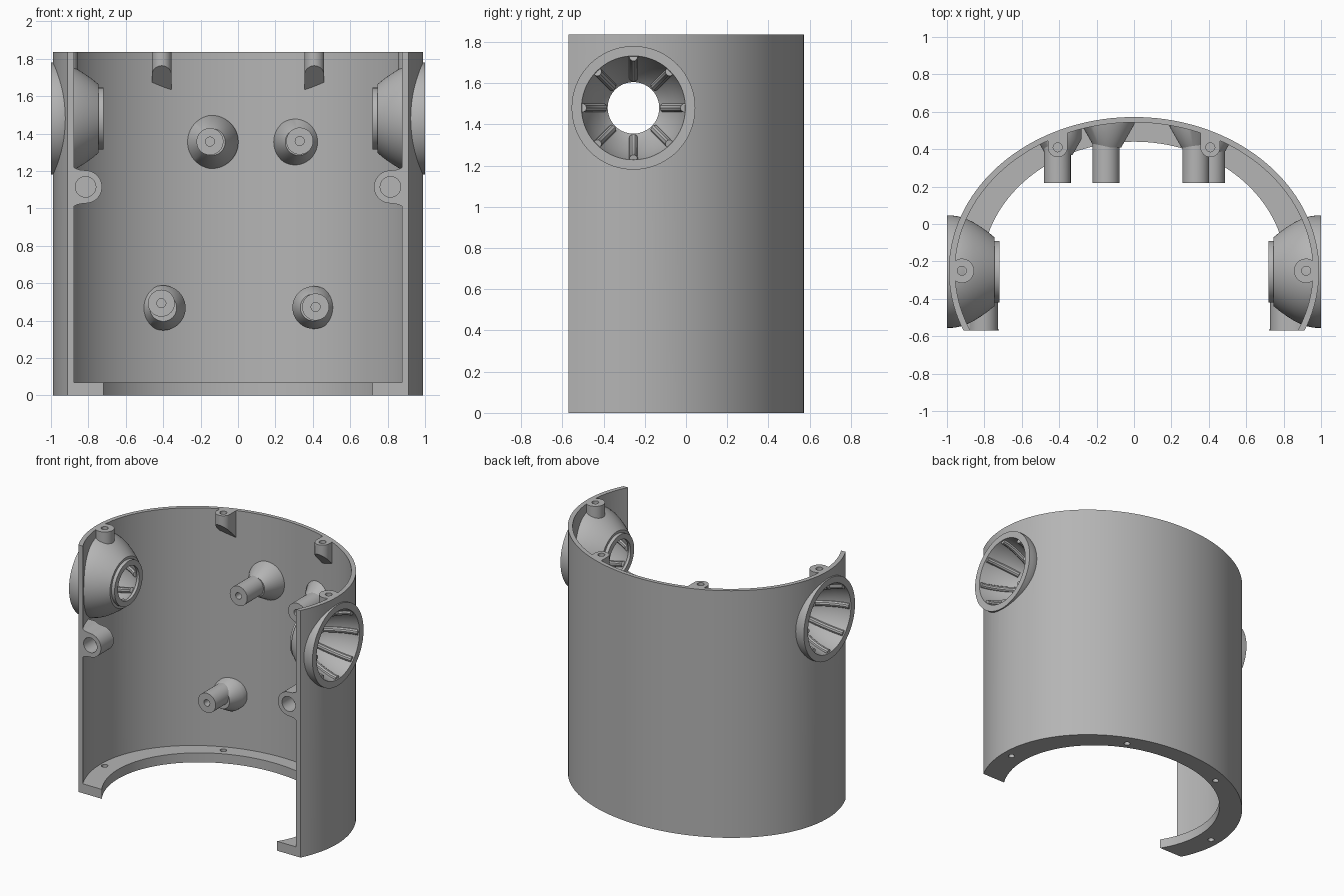
import bpy, bmesh, math
from mathutils import Vector

if "Cube" in bpy.data.objects:
    bpy.data.objects.remove(bpy.data.objects["Cube"], do_unlink=True)

HEIGHT, FRONT, MID_Y = 1.835, -0.57, -0.25

grey = bpy.data.materials.new("plain grey")
grey.use_nodes = True
grey.diffuse_color = (0.46, 0.46, 0.46, 1)
grey.node_tree.nodes["Principled BSDF"].inputs["Base Color"].default_value = grey.diffuse_color


def finish(name, bm):
    bmesh.ops.recalc_face_normals(bm, faces=bm.faces)
    mesh = bpy.data.meshes.new(name)
    bm.to_mesh(mesh)
    bm.free()
    mesh.materials.append(grey)
    obj = bpy.data.objects.new(name, mesh)
    bpy.context.collection.objects.link(obj)
    return obj


def activate(obj):
    bpy.ops.object.select_all(action='DESELECT')
    obj.select_set(True)
    bpy.context.view_layer.objects.active = obj


def boolean(obj, tool, operation, keep=False):
    activate(obj)
    mod = obj.modifiers.new("cut", 'BOOLEAN')
    mod.operation, mod.object, mod.solver = operation, tool, 'EXACT'
    bpy.ops.object.modifier_apply(modifier=mod.name)
    if not keep:
        bpy.data.objects.remove(tool, do_unlink=True)


def prism(name, points, offset):
    """Extrude a flat outline along an offset."""
    bm = bmesh.new()
    face = bm.faces.new([bm.verts.new(p) for p in points])
    made = bmesh.ops.extrude_face_region(bm, geom=[face], use_keep_orig=True)
    moved = [g for g in made["geom"] if isinstance(g, bmesh.types.BMVert)]
    bmesh.ops.translate(bm, verts=moved, vec=offset)
    return finish(name, bm)


def lathe(name, profile, origin, axis, closed=False, steps=48):
    """Spin (distance, radius) pairs about an axis."""
    bm = bmesh.new()
    turn = Vector(axis).to_track_quat('Z', 'Y')
    rings = []
    for d, r in profile:
        count = steps if r > 0 else 1
        rings.append([bm.verts.new(Vector(origin) + turn @ Vector(
            (r * math.cos(math.tau * i / steps), r * math.sin(math.tau * i / steps), d)))
            for i in range(count)])
    pairs = list(zip(rings, rings[1:])) + ([(rings[-1], rings[0])] if closed else [])
    for a, b in pairs:
        for i in range(steps):
            j = (i + 1) % steps
            quad = [a[i % len(a)], a[j % len(a)], b[j % len(b)], b[i % len(b)]]
            bm.faces.new(list(dict.fromkeys(quad)))
    return finish(name, bm)


def rod(name, radius, length, origin, axis):
    return lathe(name, [(0, 0), (0, radius), (length, radius), (length, 0)], origin, axis, steps=32)


def arc(a, b, z=0, steps=96):
    """Elliptical arc that stops at the open front."""
    start = math.asin((FRONT - MID_Y) / b)
    sweep = math.pi - 2 * start
    return [(a * math.cos(start + sweep * i / steps),
             MID_Y + b * math.sin(start + sweep * i / steps), z) for i in range(steps + 1)]


# Envelope used to trim the fittings inside the wall thickness
envelope = prism("trim_envelope", [(0.974 * math.cos(math.tau * i / 128),
                 MID_Y + 0.807 * math.sin(math.tau * i / 128), -0.1) for i in range(128)], (0, 0, 3))
envelope.hide_render = True


def trim(obj):
    boolean(obj, envelope, 'INTERSECT', keep=True)
    return obj


# Curved wall with side openings for the cups
shell = prism("shell_wall", arc(0.99, 0.822) + arc(0.957, 0.793)[::-1], (0, 0, HEIGHT))
CUP_Y, CUP_Z = -0.255, 1.48
for s in (1, -1):
    boolean(shell, rod("cutter", 0.27, 0.7, (s * 0.5, CUP_Y, CUP_Z), (s, 0, 0)), 'DIFFERENCE')

# Bottom flange with four screw holes
flange = prism("bottom_flange", arc(0.96, 0.796) + arc(0.813, 0.69)[::-1], (0, 0, 0.07))
for s in (1, -1):
    for x, y in ((0.408, 0.41), (0.92, -0.25)):
        boolean(flange, rod("cutter", 0.022, 0.3, (s * x, y, -0.1), (0, 0, 1)), 'DIFFERENCE')

# Side cups: outer bowl, collar and open dish, with eight ribs
outer = [(0.72, 0.165), (0.745, 0.165), (0.745, 0.183), (0.78, 0.212), (0.82, 0.24),
         (0.86, 0.265), (0.9, 0.284), (0.94, 0.296), (0.97, 0.3), (1.0, 0.3)]
dish = [(1.0, 0.252), (0.95, 0.24), (0.9, 0.223), (0.85, 0.201), (0.8, 0.173),
        (0.76, 0.145), (0.74, 0.125), (0.72, 0.125)]
for s, side in ((1, "left"), (-1, "right")):
    lathe(side + "_cup", outer + dish, (0, CUP_Y, CUP_Z), (s, 0, 0), closed=True, steps=72)
    curve = bpy.data.curves.new(side + "_cup_ribs", 'CURVE')
    curve.dimensions = '3D'
    curve.bevel_depth, curve.bevel_resolution, curve.use_fill_caps = 0.021, 3, True
    for k in range(8):
        c, n = math.cos(math.tau * k / 8), math.sin(math.tau * k / 8)
        spline = curve.splines.new('POLY')
        path = [(0.992, 0.248)] + dish[1:6]
        spline.points.add(len(path) - 1)
        for p, (x, r) in zip(spline.points, path):
            p.co = (s * x, CUP_Y + r * c, CUP_Z + r * n, 1)
    ribs = bpy.data.objects.new(side + "_cup_ribs", curve)
    bpy.context.collection.objects.link(ribs)
    curve.materials.append(grey)
    activate(ribs)
    bpy.ops.object.convert(target='MESH')

    # Screw boss above each cup
    trim(lathe(side + "_top_boss", [(0.07, 0), (0.07, 0.024), (0, 0.024), (0, 0.065), (0.11, 0.065), (0.11, 0)],
               (s * 0.92, -0.25, HEIGHT), (0, 0, -1)))

    # Clip on the rear rim: rounded nose and sloped underside
    cx, cy, r = s * 0.408, 0.41, 0.053
    nose = [(cx + r * math.cos(math.pi * (1 + i / 16)), cy + r * math.sin(math.pi * (1 + i / 16)), HEIGHT)
            for i in range(17)]
    clip = prism(side + "_rim_clip", nose + [(cx + r, 0.53, HEIGHT), (cx - r, 0.53, HEIGHT)], (0, 0, -0.2))
    for v in clip.data.vertices:
        if v.co.z < HEIGHT - 0.1:
            v.co.z = 2.12 - v.co.y
    boolean(clip, rod("cutter", 0.024, 0.16, (cx, cy, HEIGHT - 0.06), (0, 0, 1)), 'DIFFERENCE')
    trim(clip)

    # Front lug: rounded end with flared root
    lx, lz, r = 0.815, 1.115, 0.088
    end = [(lx + r * math.cos(math.pi * (0.5 + i / 20)), lz + r * math.sin(math.pi * (0.5 + i / 20)))
           for i in range(21)]
    flare = [(0.845, 0.091), (0.865, 0.097), (0.88, 0.106), (0.96, 0.106)]
    outline = end + [(x, lz - h) for x, h in flare] + [(x, lz + h) for x, h in reversed(flare)]
    lug = prism(side + "_front_lug", [(s * x, FRONT, z) for x, z in outline], (0, 0.15, 0))
    boolean(lug, rod("cutter", 0.055, 0.22, (s * lx, FRONT - 0.1, lz), (0, 1, 0)), 'DIFFERENCE')
    trim(lug)

# Rear wall posts: (post x, z), (base x, z, radius), depth where the base begins
posts = {
    "upper_right": ((-0.15, 1.357), (-0.14, 1.355, 0.142), 0.41),
    "upper_left": ((0.33, 1.36), (0.325, 1.355, 0.134), 0.41),
    "lower_right": ((-0.41, 0.493), (-0.4, 0.468, 0.12), 0.37),
    "lower_left": ((0.415, 0.473), (0.405, 0.47, 0.114), 0.37),
}
for name, ((px, pz), (bx, bz, br), start) in posts.items():
    trim(lathe(name + "_post", [(0.12, 0), (0.12, 0.024), (0, 0.024), (0, 0.072), (0.4, 0.072), (0.4, 0)],
               (px, 0.22, pz), (0, 1, 0)))
    depth = (br - 0.072) * 1.75
    trim(lathe(name + "_post_base", [(0, 0), (0, 0.072), (depth, br), (0.4, br), (0.4, 0)],
               (bx, start, bz), (0, 1, 0)))

bpy.data.objects.remove(envelope, do_unlink=True)

# Smooth curved faces, keep edges crisp
for obj in list(bpy.context.scene.objects):
    if obj.type == 'MESH':
        activate(obj)
        bpy.ops.object.shade_smooth_by_angle(angle=math.radians(30))
